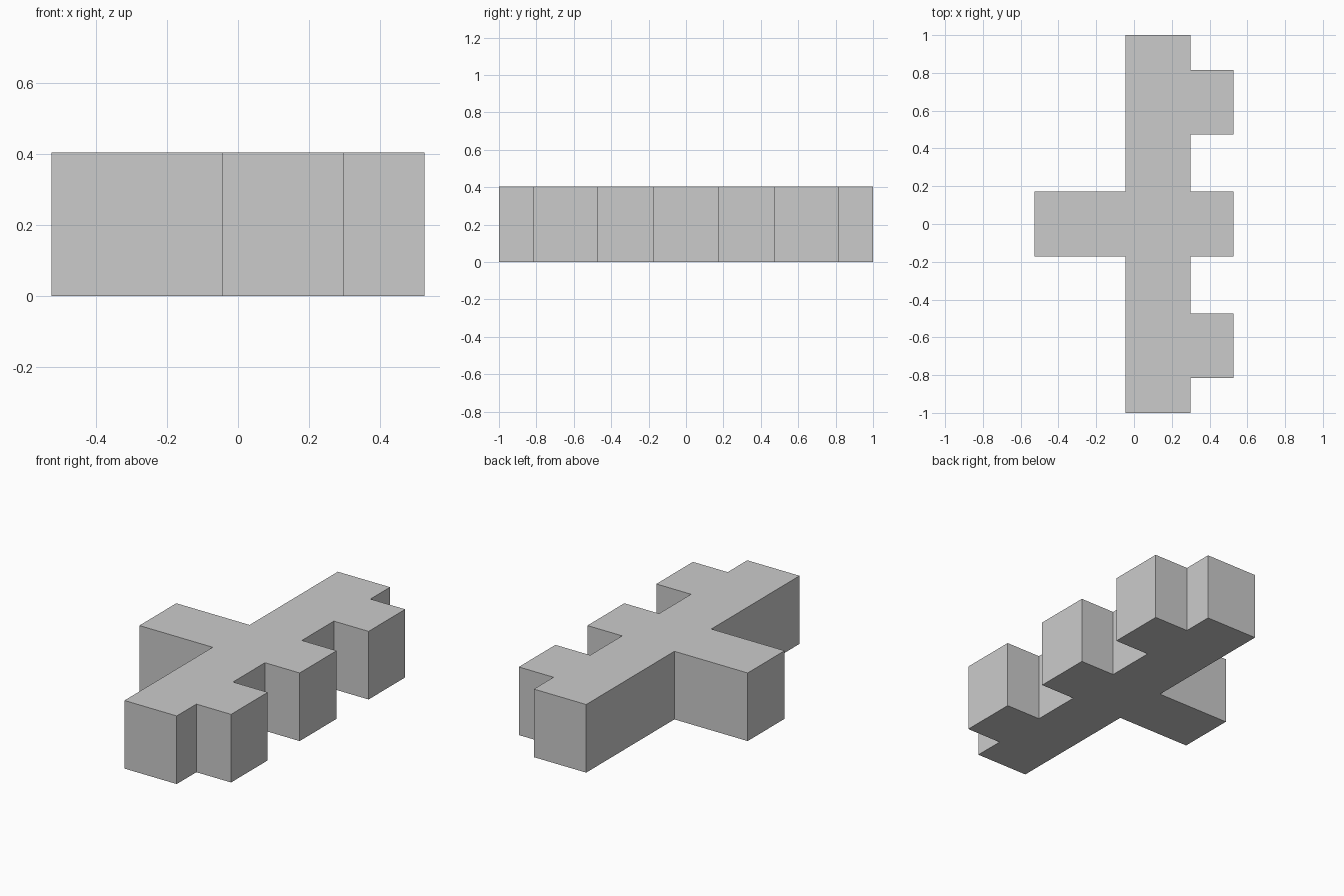
import bpy, bmesh

if "Cube" in bpy.data.objects:
    bpy.data.objects.remove(bpy.data.objects["Cube"])

HEIGHT = 0.404
LEFT, SPINE_L, SPINE_R, RIGHT = -0.526, -0.045, 0.298, 0.526
ARM = 0.173                  # half width of the central cross arm
TAB_IN, TAB_OUT = 0.473, 0.816

# Upper half of the footprint, from right tip of the cross arm to its left tip
half = [
    (RIGHT, ARM), (SPINE_R, ARM),
    (SPINE_R, TAB_IN), (RIGHT, TAB_IN), (RIGHT, TAB_OUT), (SPINE_R, TAB_OUT),
    (SPINE_R, 1.0), (SPINE_L, 1.0),
    (SPINE_L, ARM), (LEFT, ARM),
]
# Mirror across y = 0 to close the outline
outline = half + [(x, -y) for x, y in reversed(half)]

# Extrude the footprint into one solid block
bm = bmesh.new()
base = bm.faces.new([bm.verts.new((x, y, 0)) for x, y in outline])
top = bmesh.ops.extrude_face_region(bm, geom=[base], use_keep_orig=True)
bmesh.ops.translate(bm, vec=(0, 0, HEIGHT),
                    verts=[v for v in top["geom"] if isinstance(v, bmesh.types.BMVert)])
bmesh.ops.recalc_face_normals(bm, faces=bm.faces)

mesh = bpy.data.meshes.new("building_block")
bm.to_mesh(mesh)
bm.free()
block = bpy.data.objects.new("building_block", mesh)
bpy.context.collection.objects.link(block)
